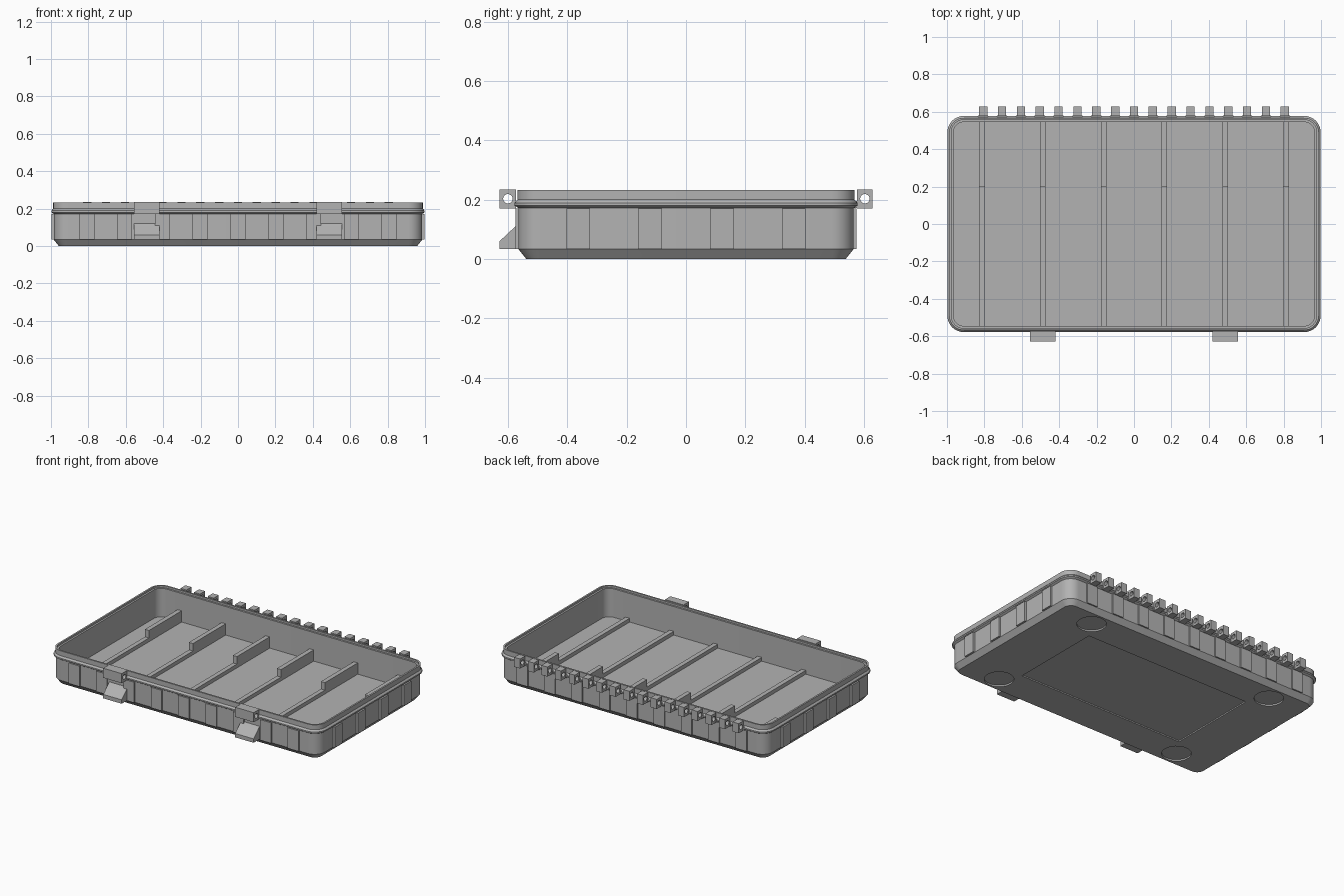
import bpy, bmesh, math
from mathutils import Matrix

cube = bpy.data.objects.get("Cube")
if cube:
    bpy.data.objects.remove(cube, do_unlink=True)

GREY = (0.45, 0.45, 0.45, 1)
mat = bpy.data.materials.new("grey plastic")
mat.use_nodes = True
mat.diffuse_color = GREY
mat.node_tree.nodes["Principled BSDF"].inputs["Base Color"].default_value = GREY

HX, HY, R = 0.985, 0.565, 0.075   # outer wall half sizes and corner radius
FLOOR = 0.03


def finish(bm, name, smooth=False):
    bmesh.ops.recalc_face_normals(bm, faces=bm.faces)
    mesh = bpy.data.meshes.new(name)
    bm.to_mesh(mesh)
    bm.free()
    mesh.materials.append(mat)
    ob = bpy.data.objects.new(name, mesh)
    bpy.context.collection.objects.link(ob)
    if smooth:
        bpy.ops.object.select_all(action="DESELECT")
        ob.select_set(True)
        bpy.context.view_layer.objects.active = ob
        bpy.ops.object.shade_smooth_by_angle(angle=math.radians(25))
    return ob


def loft(bm, rings, closed=False):
    """Skin a list of point loops; cap the ends unless the list is closed."""
    loops = [[bm.verts.new(p) for p in ring] for ring in rings]
    pairs = list(zip(loops, loops[1:]))
    if closed:
        pairs.append((loops[-1], loops[0]))
    else:
        bm.faces.new(loops[0])
        bm.faces.new(loops[-1])
    for a, b in pairs:
        for i in range(len(a)):
            j = (i + 1) % len(a)
            bm.faces.new((a[i], a[j], b[j], b[i]))


def box(bm, x0, x1, y0, y1, z0, z1):
    loft(bm, [[(x0, y0, z), (x1, y0, z), (x1, y1, z), (x0, y1, z)] for z in (z0, z1)])


def rounded_loop(offset, z, steps=8):
    r = R + offset
    points = []
    for q, (sx, sy) in enumerate([(1, 1), (-1, 1), (-1, -1), (1, -1)]):
        for k in range(steps + 1):
            a = (q + k / steps) * math.pi / 2
            points.append((sx * (HX - R) + r * math.cos(a),
                           sy * (HY - R) + r * math.sin(a), z))
    return points


def holed_lug(bm, x, width, y, half_y, z=0.203, half_z=0.032, hole=0.016):
    """Block with a pin hole running along x."""
    def ring(side, outer):
        points = []
        for k in range(16):
            c, s = math.cos(k * math.pi / 8), math.sin(k * math.pi / 8)
            m = max(abs(c), abs(s))
            dy, dz = (half_y * c / m, half_z * s / m) if outer else (hole * c, hole * s)
            points.append((x + side * width / 2, y + dy, z + dz))
        return points
    loft(bm, [ring(-1, True), ring(1, True), ring(1, False), ring(-1, False)], closed=True)


# Tray shell: chamfered base, wall, flange, stepped lip, inner wall and floor
profile = [(-0.027, 0), (0, 0.034), (0, 0.172), (0.013, 0.18), (0.013, 0.189),
           (0.003, 0.2), (0.003, 0.232), (-0.008, 0.232), (-0.008, 0.22),
           (-0.02, 0.22), (-0.02, FLOOR)]
bm = bmesh.new()
loft(bm, [rounded_loop(o, z) for o, z in profile])
shell = finish(bm, "tray_shell")

# Recesses under the base: four round feet and a middle panel
bm = bmesh.new()
box(bm, -0.62, 0.62, -0.315, 0.315, -0.05, 0.008)
for sx in (-1, 1):
    for sy in (-1, 1):
        bmesh.ops.create_cone(bm, cap_ends=True, segments=32, radius1=0.09, radius2=0.09,
                              depth=0.06, matrix=Matrix.Translation((sx * 0.7, sy * 0.435, -0.02)))
cutter = finish(bm, "base_cutter")
cutter.hide_render = True
mod = shell.modifiers.new("recesses", "BOOLEAN")
mod.object = cutter
mod.operation = "DIFFERENCE"
mod.solver = "EXACT"
bpy.ops.object.select_all(action="DESELECT")
shell.select_set(True)
bpy.context.view_layer.objects.active = shell
bpy.ops.object.modifier_apply(modifier=mod.name)
bpy.data.objects.remove(cutter, do_unlink=True)
bpy.ops.object.shade_smooth_by_angle(angle=math.radians(25))

# Raised panels around the outer wall
bm = bmesh.new()
for side in (-1, 1):
    for i in range(9):
        x = (i - 4) * 0.202
        y0, y1 = sorted((side * (HY - 0.01), side * (HY + 0.009)))
        box(bm, x - 0.04, x + 0.04, y0, y1, 0.034, 0.171)
    for i in range(4):
        y = (i - 1.5) * 0.242
        x0, x1 = sorted((side * (HX - 0.01), side * (HX + 0.013)))
        box(bm, x0, x1, y - 0.04, y + 0.04, 0.034, 0.171)
finish(bm, "wall_panels")

# Floor dividers: low strip with a taller section at the back
bm = bmesh.new()
for i in range(6):
    x = (i - 2.5) * 0.325
    box(bm, x - 0.015, x + 0.015, -0.55, 0.2, FLOOR - 0.005, FLOOR + 0.025)
    box(bm, x - 0.015, x + 0.015, 0.2, 0.55, FLOOR - 0.005, FLOOR + 0.075)
finish(bm, "floor_dividers")

# Row of hinge ears along the back
bm = bmesh.new()
for i in range(17):
    x = (i - 8) * 0.1008
    holed_lug(bm, x, 0.044, 0.6025, 0.026)
    box(bm, x - 0.027, x + 0.027, 0.555, 0.58, 0.172, 0.195)
finish(bm, "hinge_ears", smooth=True)

# Front latches: pin lug above, sloped catch below
for name, x in (("right", -0.487), ("left", 0.487)):
    bm = bmesh.new()
    holed_lug(bm, x, 0.136, -0.6, 0.028)
    finish(bm, name + "_latch_lug", smooth=True)
    bm = bmesh.new()
    wedge = [(-0.56, 0.034), (-0.628, 0.034), (-0.628, 0.06), (-0.58, 0.105), (-0.56, 0.125)]
    loft(bm, [[(x + s * 0.068, y, z) for y, z in wedge] for s in (-1, 1)])
    finish(bm, name + "_latch_catch")
